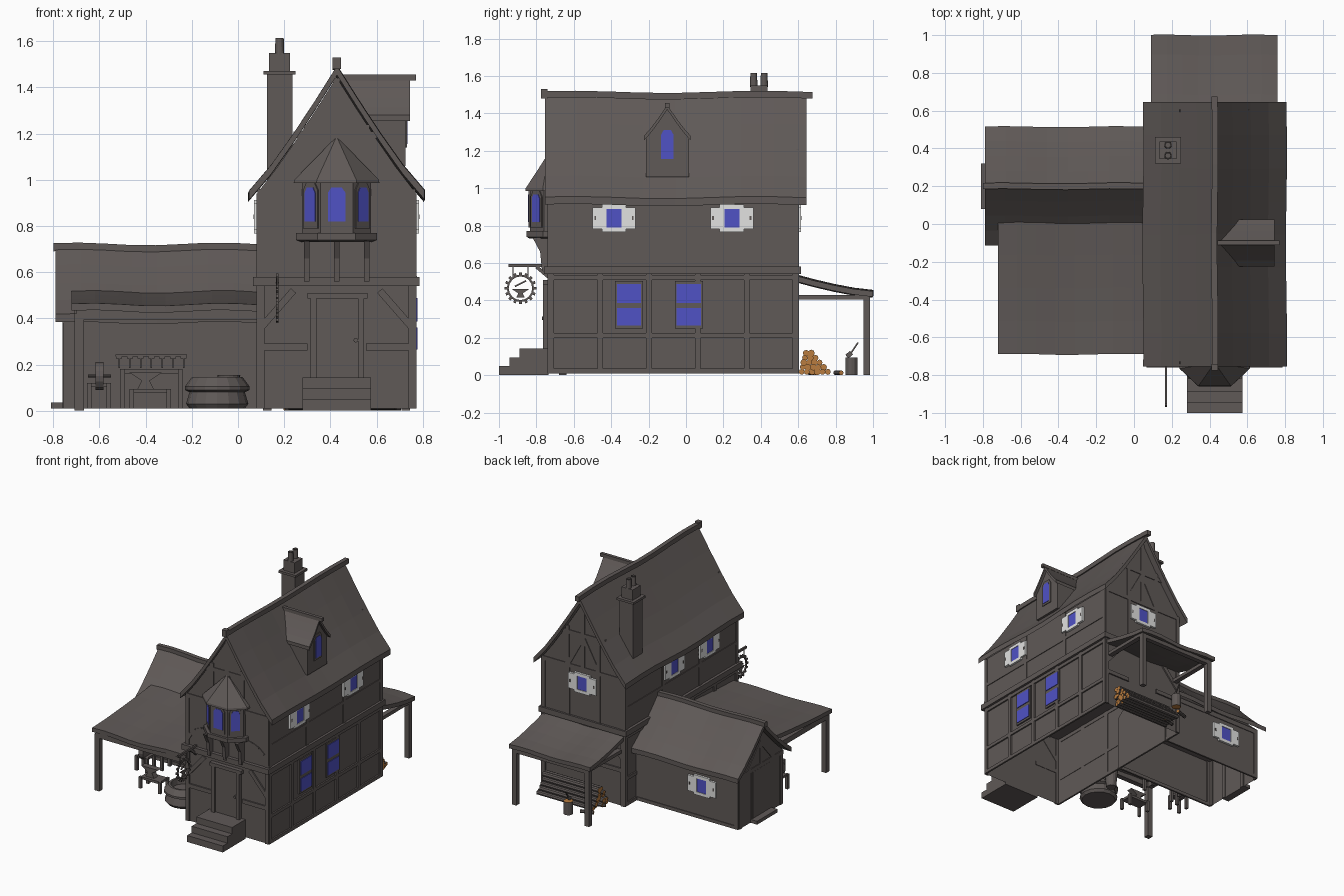
import bpy, bmesh, random
from math import sin, cos, pi, tau
from mathutils import Vector

random.seed(4)
if "Cube" in bpy.data.objects:
    bpy.data.objects.remove(bpy.data.objects["Cube"])

def material(name, *rgb):
    made = bpy.data.materials.new(name)
    made.use_nodes = True
    made.diffuse_color = (*rgb, 1)
    made.node_tree.nodes["Principled BSDF"].inputs["Base Color"].default_value = (*rgb, 1)
    return made

TIMBER = material("weathered timber", .115, .1, .095)
GLASS = material("blue glass", .08, .085, .56)
PAINT = material("pale shutter paint", .76, .76, .75)
WOOD = material("cut wood", .48, .2, .05)

# Each solid is a stack of rings; all solids in the list share one object
def loft(name, solids, side=TIMBER, cap=None, closed=True):
    bm = bmesh.new()
    for rings in solids:
        stack = [[bm.verts.new(point) for point in ring] for ring in rings]
        for low, high in zip(stack, stack[1:]):
            for i in range(len(low)):
                bm.faces.new((low[i - 1], low[i], high[i], high[i - 1]))
        for end in (stack[0], stack[-1]) if closed else ():
            bm.faces.new(end).material_index = 1 if cap else 0
    bmesh.ops.recalc_face_normals(bm, faces=bm.faces)
    mesh = bpy.data.meshes.new(name)
    bm.to_mesh(mesh)
    bm.free()
    for mat in filter(None, (side, cap)):
        mesh.materials.append(mat)
    bpy.context.collection.objects.link(bpy.data.objects.new(name, mesh))

# Planes turn (along, height, outward) into a point in space
def facing_x(at, sign=1):
    return lambda along, height, out: (at + sign * out, along, height)

def facing_y(at, sign=1):
    return lambda along, height, out: (along, at + sign * out, height)

def slab(name, plane, shapes, inner, outer, mat=TIMBER):
    loft(name, [[[plane(u, z, out) for u, z in shape] for out in (inner, outer)] for shape in shapes], mat)

# Flat shapes and spacing
def rect(left, right, low, high):
    return [(left, low), (right, low), (right, high), (left, high)]

def post(u, low, high, wide=.03):
    return rect(u - wide / 2, u + wide / 2, low, high)

def bar(start, end, wide=.03):
    start, end = Vector(start), Vector(end)
    across = (end - start).orthogonal().normalized() * wide / 2
    return [start - across, end - across, end + across, start + across]

def mirrored(shape, middle):
    return [(2 * middle - u, z) for u, z in shape]

def spread(first, last, count):
    return [first + (last - first) * i / (count - 1) for i in range(count)]

def around(value, reach):
    return value - reach, value + reach

def circle(radius, count):
    return [(radius * cos(tau * i / count), radius * sin(tau * i / count)) for i in range(count)]

# Simple solids
def box(name, x, y, z):
    slab(name, ALONG_Y, [rect(*x, *z)], *y)

def tube(start, end, radius, count=8):
    start, end = Vector(start), Vector(end)
    turn = (end - start).to_track_quat("Z", "Y")
    return [[at + turn @ Vector((a, b, 0)) for a, b in circle(radius, count)] for at in (start, end)]

def lathe(name, x, y, profile):
    loft(name, [[[(x + a, y + b, z) for a, b in circle(radius, 16)] for radius, z in profile]])

# Walls open underneath
def open_walls(name, x, y, z):
    loft(name, [[[(a, b, height) for a, b in rect(*x, *y)] for height in z]], closed=False)

# Concave roof pitch: height as a function of distance from the ridge
def pitch(middle, half, eave, ridge):
    return lambda u: eave + (ridge - eave) * (1 - abs(u - middle) / half) ** 1.14

def gable_wall(height, left, right, base, gap=.045):
    return [(left, base)] + [(u, height(u) - gap) for u in spread(left, right, 9)] + [(right, base)]

# Gently uneven roof shell
def roof(name, plane, top, first, last, thick=.035, sag=.006):
    ring = top + [(u, z - thick) for u, z in reversed(top)]
    rings = []
    for t in spread(0, 1, 9):
        dip = sag * sin(t * 9 + .6)
        rings.append([plane(u + dip / 2, z + dip, first + (last - first) * t) for u, z in ring])
    loft(name, [rings])

def gable_roof(name, plane, height, middle, half, first, last, **shell):
    roof(name, plane, [(u, height(u)) for u in spread(*around(middle, half), 9)], first, last, **shell)

def lean_to(name, inner, outer, high, low, first, last):
    top = [(inner + (outer - inner) * t, low + (high - low) * (1 - t) ** 1.4) for t in spread(0, 1, 5)]
    roof(name, ALONG_X, top, first, last, thick=.03)

ALONG_X, ALONG_Y = facing_x(0), facing_y(0)
MID, LEFT_X, RIGHT_X, FRONT_Y, BACK_Y = .427, .085, .768, -.735, .6
BASE, FLOOR, EAVE = .01, .56, .95
FRONT, BACK = facing_y(FRONT_Y, -1), facing_y(BACK_Y)
RIGHT, LEFT = facing_x(RIGHT_X), facing_x(LEFT_X, -1)
SKIN = (-.008, .005)

# Main house walls and roof
house_pitch = pitch(MID, .38, EAVE, 1.49)
open_walls("lower_walls", (.09, .762), (-.73, .595), (BASE, FLOOR))
slab("upper_walls", ALONG_Y, [gable_wall(house_pitch, LEFT_X, RIGHT_X, FLOOR)], FRONT_Y, BACK_Y)
box("floor_band", (.065, .785), (-.76, .615), (.54, .58))
gable_roof("main_roof", ALONG_Y, house_pitch, MID, .38, -.755, .645, thick=.04)
roof("main_ridge", ALONG_Y, [(u, 1.515) for u in around(MID, .016)], -.77, .675)
box("ridge_finial", around(MID, .018), (-.775, -.74), (1.48, 1.53))

# Timber frame, half of each end mirrored onto the other
half = [post(LEFT_X + .015, BASE, EAVE), bar((.1, .36), (.24, .52)), rect(LEFT_X, .3, .26, .29),
        post(.3, EAVE, 1.24), bar((.3, EAVE), (MID, 1.18))]
end_frame = half + [mirrored(shape, MID) for shape in half]
end_frame += [rect(LEFT_X, RIGHT_X, .93, .96), rect(.24, .61, 1.18, 1.21), post(MID, EAVE, 1.44)]
arc = [(.28 - .19 * cos(a), .57 + .16 * sin(a)) for a in spread(0, pi / 2, 6)]
braces = [bar(*pair, wide=.025) for pair in zip(arc, arc[1:])]
slab("front_timbers", FRONT, end_frame + braces + [mirrored(shape, MID) for shape in braces], *SKIN)
slab("back_timbers", BACK, end_frame + [post(u, FLOOR, EAVE) for u in (.3, .55)], *SKIN)
wall = [rect(FRONT_Y, BACK_Y, z, z + .025) for z in (BASE, .2, .51, .72)]
wall += [post(u, BASE, FLOOR) for u in spread(-.72, .585, 6)] + [post(u, FLOOR, .94) for u in spread(-.72, .585, 4)]
slab("right_timbers", RIGHT, wall, *SKIN)
slab("left_timbers", LEFT, wall, *SKIN)

# Shuttered windows: two leaves, head and sill around the glass
def shuttered(name, plane, u, z):
    frame = [rect(*span, *around(z, .058)) for span in ((u - .115, u - .04), (u + .04, u + .115))]
    frame += [rect(*around(u, .065), *span) for span in ((z - .073, z - .05), (z + .05, z + .073))]
    slab(name + "_shutters", plane, frame, 0, .016, PAINT)
    slab(name + "_glass", plane, [rect(*around(u, .042), *around(z, .052))], 0, .012, GLASS)
    slab(name + "_hinges", plane, [post(end, *around(z, .01), wide=.01) for end in around(u, .1)], 0, .018)

annex_back = facing_y(.46)
for side, plane, spots in (("right", RIGHT, (-.385, .245)), ("left", LEFT, (-.385, .03)), ("back", BACK, (MID,))):
    for i, u in enumerate(spots):
        shuttered(f"{side}_window_{i}", plane, u, .84)
shuttered("annex_window", annex_back, -.46, .26)

# Tall ground floor windows
for side, u in (("front", -.305), ("back", .015)):
    slab(f"{side}_tall_window_frame", RIGHT, [post(u, .25, .505, wide=.15)], *SKIN)
    slab(f"{side}_tall_window_glass", RIGHT, [post(u, *span, wide=.13) for span in ((.265, .36), (.387, .488))], 0, .01, GLASS)

# Front door and steps
jamb = rect(.315, .34, .14, .49)
slab("door_frame", FRONT, [jamb, mirrored(jamb, .43), rect(.3, .56, .485, .51)], 0, .03)
slab("door", FRONT, [post(.43, .14, .49, wide=.18)], 0, .014)
loft("door_knob", [tube(FRONT(.51, .305, 0), FRONT(.51, .305, .035), .01)])
for i in range(3):
    box(f"front_step_{i}", (.28, .575), (.055 * i - 1, FRONT_Y), (0, .048 * (i + 1)))

# Bay window
def bay(scale, z):
    left = [(-.15, 0), (-.15, .025), (-.07, .1)]
    return [FRONT(MID + u * scale, z, out * scale) for u, out in left + mirrored(left, 0)[::-1]]

def arch(u, low, high, wide):
    return [(u + a * wide / 2, low + b * (high - low))
            for a, b in ((-1, 0), (1, 0), (1, .85), (.6, 1), (-.6, 1), (-1, .85))]

loft("bay_body", [[bay(1, .75), bay(1, 1)]])
loft("bay_sill", [[bay(1, .73), bay(1.17, .74), bay(1.17, .77)]])
loft("bay_roof", [[bay(1.24, .985), bay(1.22, 1), bay(.5, 1.11), bay(.02, 1.185)]])
corners = [Vector(point) for point in bay(1, 0)][1:-1]
for side, wide, a, b in zip(("left", "middle", "right"), (.06, .075, .06), corners, corners[1:]):
    run = (b - a).normalized()
    normal = run.cross(Vector((0, 0, 1)))
    facet = lambda u, z, out: (a + b) / 2 + run * u + normal * out + Vector((0, 0, z))
    slab(f"bay_frame_{side}", facet, [arch(0, .79, .985, wide + .025)], 0, .006)
    slab(f"bay_glass_{side}", facet, [arch(0, .82, .967, wide)], 0, .009, GLASS)
profile = [(FRONT_Y, FLOOR), (-.77, FLOOR), (-.78, .66), (-.82, .735), (FRONT_Y, .735)]
for i, x in enumerate(spread(*around(MID, .13), 3)):
    slab(f"bay_bracket_{i}", facing_x(x), [profile], *around(0, .012))

# Dormer
dormer_y, dormer_face = -.1, facing_x(.725)
dormer_pitch = pitch(dormer_y, .125, 1.28, 1.445)
slab("dormer_body", ALONG_X, [gable_wall(dormer_pitch, *around(dormer_y, .115), 1.06, gap=.02)], .45, .725)
gable_roof("dormer_roof", ALONG_X, dormer_pitch, dormer_y, .125, .43, .745, thick=.025, sag=0)
roof("dormer_ridge", ALONG_X, [(u, 1.455) for u in around(dormer_y, .012)], .43, .77, thick=.025, sag=0)
slab("dormer_frame", dormer_face, [arch(dormer_y, 1.14, 1.33, .09)], 0, .006)
slab("dormer_glass", dormer_face, [arch(dormer_y, 1.155, 1.31, .066)], 0, .009, GLASS)

# Chimney
for part, reach, low, high in (("stack", .055, EAVE, 1.455), ("collar", .07, 1.455, 1.472), ("top", .046, 1.472, 1.55)):
    box("chimney_" + part, around(.18, reach), around(.39, reach), (low, high))
for i, y in enumerate(around(.39, .028)):
    lathe(f"chimney_pot_{i}", .18, y, [(.02, 1.54), (.018, 1.615), (.012, 1.615), (.012, 1.56)])

# Side annex
END_X, annex_y = -.755, .2
annex_pitch = pitch(annex_y, .315, .415, .71)
annex_end = facing_x(END_X, -1)
open_walls("annex_walls", (END_X, .1), (-.06, .46), (BASE, .37))
slab("annex_gable", ALONG_X, [gable_wall(annex_pitch, -.06, .46, .37)], END_X, .1)
gable_roof("annex_roof", ALONG_X, annex_pitch, annex_y, .315, -.79, .09)
roof("annex_ridge", ALONG_X, [(u, .722) for u in around(annex_y, .016)], -.8, .09)
half = [post(-.04, BASE, .39), post(.1, BASE, .39), bar((.05, .4), (annex_y, .57))]
end_frame = half + [mirrored(shape, annex_y) for shape in half]
slab("annex_end_timbers", annex_end, end_frame + [rect(-.06, .46, .38, .41), post(annex_y, .4, .64)], *SKIN)
slab("annex_door", annex_end, [post(annex_y, .03, .38, wide=.2)], 0, .006)
box("annex_step", (-.81, END_X), around(annex_y, .12), (BASE, .035))
rails = [rect(END_X, .09, z, z + .025) for z in (BASE, .37)] + [post(-.74, BASE, .39)]
slab("annex_back_timbers", annex_back, rails, *SKIN)
slab("annex_front_timbers", facing_y(-.06, -1), rails, *SKIN)

# Front work porch
lean_to("work_porch_roof", BASE, -.69, .515, .46, -.72, .09)
post_x, post_y = around(-.687, .02), around(-.66, .02)
box("work_porch_post", post_x, post_y, (0, .42))
box("work_porch_beam", (-.7, .09), post_y, (.395, .435))
box("work_porch_side_beam", post_x, (-.66, -.05), (.395, .435))

# Back wood porch
lean_to("wood_porch_roof", .58, 1, .535, .45, .09, .76)
box("wood_porch_beam", (.11, .745), (.95, .985), (.39, .42))
for side, x in zip(("left", "right"), around(MID, .3)):
    box(f"wood_porch_post_{side}", around(x, .018), (.95, .985), (0, .42))
    box(f"wood_porch_side_beam_{side}", around(x, .018), (BACK_Y, .98), (.405, .43))

# Log pile, loose logs, stump and axe
logs = [tube((.2, y, .013), (.29, y + .03, .013), .013) for y in (.66, .8)]
for row in range(5):
    for k in range(6 - row):
        y, z, shift = .618 + k * .028 + row * .006, .018 + row * .025, random.uniform(-.02, .02)
        logs.append(tube((.23 + shift, y, z), (.69 + shift, y, z), random.uniform(.015, .019)))
loft("log_pile", logs, TIMBER, WOOD)
stump = facing_x(.35)
loft("chopping_stump", [tube(stump(.885, 0, 0), stump(.885, .095, 0), .033, 12)], TIMBER, WOOD)
slab("axe", stump, [bar((.87, .1), (.92, .175), wide=.008), bar((.86, .1), (.885, .12), wide=.025)], *around(0, .004))

# Hanging sign
def anvil(u, low, high, reach):
    right = [(u + reach / 2, low), (u + reach / 4, (low + high) / 2), (u + reach, high)]
    return right + mirrored(right, u)[::-1]

sign, sign_y = facing_x(.17), -.885
hub = Vector((sign_y, .465))
rim = [hub + Vector(point) for point in circle(.068, 16)]
cog = [bar(*pair, wide=.01) for pair in zip(rim, rim[1:] + rim[:1])]
cog += [bar(point, hub + (point - hub) * 1.25, wide=.014) for point in rim]
slab("sign_cog", sign, cog, *around(0, .005))
slab("sign_arm", sign, [rect(-.95, FRONT_Y, .578, .595), bar((FRONT_Y, .525), (-.8, .58), wide=.018)], *around(0, .006))
slab("sign_emblem", sign, [anvil(sign_y, .415, .46, .045), bar((-.915, .475), (-.855, .505), wide=.008)], *around(0, .004))
slab("sign_hangers", sign, [post(u, .52, .58, wide=.006) for u in around(sign_y, .04)], *around(0, .003))

# Forge tub and bucket
lathe("forge_tub", -.09, -.5, [(.12, BASE), (.135, .03), (.12, .08), (.14, .09), (.14, .105), (.11, .145), (.095, .145), (.09, .1)])
lathe("small_bucket", -.04, -.3, [(.035, BASE), (.05, .155), (.043, .155), (.032, .08)])

# Workbench, anvil table, grindstone and hanging tools
def table(name, x, y, top):
    box(name + "_top", x, y, (top - .018, top))
    for i, (leg_x, leg_y) in enumerate(rect(*x, *y)):
        box(f"{name}_leg_{i}", around(leg_x, BASE), around(leg_y, BASE), (BASE, top))

table("workbench", (-.5, -.25), (-.18, -.09), .18)
table("anvil_table", (-.46, -.3), (-.49, -.4), .095)
slab("anvil", facing_y(-.445), [anvil(-.4, .095, .165, .07)], *around(0, .022))
table("grindstone_stand", (-.645, -.56), (-.27, -.19), .12)
wheel = facing_x(-.6)
loft("grindstone", [tube(wheel(-.23, .15, -.018), wheel(-.23, .15, .018), .06, 16)])
loft("grindstone_crank", [tube(wheel(-.23, .15, -.05), wheel(-.23, .15, .05), .006)])
tools = [rect(-.53, -.22, .235, .243)]
for u in spread(-.515, -.235, 7):
    tools += [post(u, .185, .24, wide=.006), post(u, .225, .24, wide=.026)]
slab("wall_tools", facing_y(-.06, -1), tools, 0, .014)
